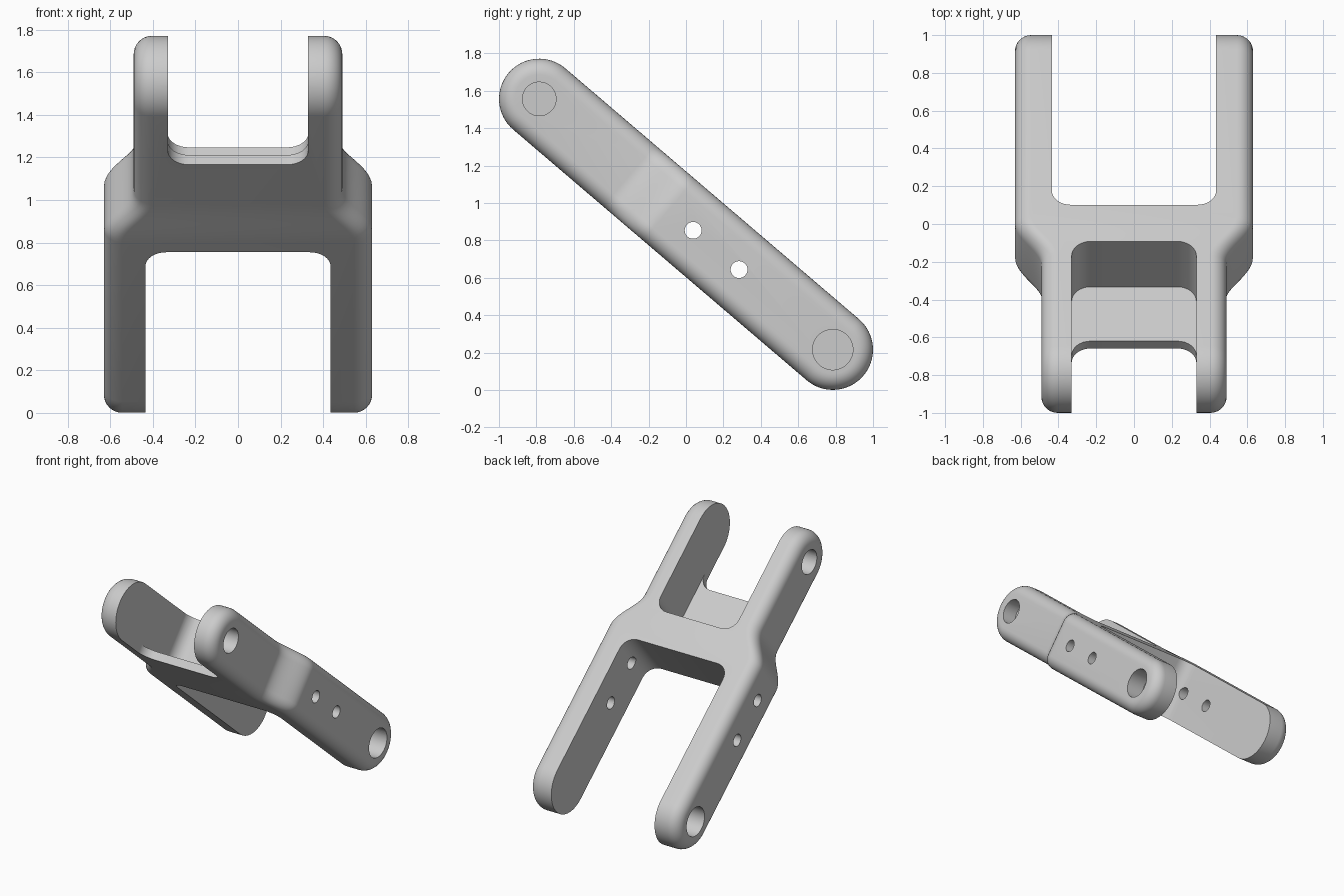
import bpy, bmesh, math

if "Cube" in bpy.data.objects:
    bpy.data.objects.remove(bpy.data.objects["Cube"], do_unlink=True)

HALF, RADIUS, FILLET = 1.032, 0.215, 0.085      # half pin spacing, end radius, edge rounding
NARROW, WIDE = 0.49, 0.63                       # half widths of the two forks
TILT, LIFT = math.radians(-40.5), 0.886

grey = bpy.data.materials.new("satin_grey")
grey.use_nodes = True
grey.diffuse_color = (0.6, 0.6, 0.6, 1)
grey.node_tree.nodes["Principled BSDF"].inputs["Base Color"].default_value = (0.6, 0.6, 0.6, 1)


def make_object(name, bm):
    bmesh.ops.recalc_face_normals(bm, faces=bm.faces)
    mesh = bpy.data.meshes.new(name)
    bm.to_mesh(mesh)
    bm.free()
    mesh.materials.append(grey)
    obj = bpy.data.objects.new(name, mesh)
    bpy.context.collection.objects.link(obj)
    return obj


def half_width(u):
    """Outer half width: an S-shaped shoulder joins the narrow and wide forks."""
    t = min(max((u + 0.40) / 0.28, 0), 1)
    return NARROW + (WIDE - NARROW) * t * t * (3 - 2 * t)


def upper_outline(radius):
    """Upper half of the rounded link outline, tip to tip."""
    arc = [math.pi / 2 * i / 16 for i in range(17)]
    front = [(-HALF - radius * math.cos(a), radius * math.sin(a)) for a in arc]
    shoulder = [(-0.40 + 0.28 * i / 14, radius) for i in range(15)]
    back = [(HALF + radius * math.sin(a), radius * math.cos(a)) for a in arc]
    back[-1] = (HALF + radius, 0)
    front[0] = (-HALF - radius, 0)
    return front + shoulder + back


def link_body():
    """Solid link with rounded outer edges, lofted from side to side."""
    bm = bmesh.new()
    steps = [math.pi / 2 * i / 8 for i in range(9)]
    sections = [(-1, a) for a in reversed(steps)] + [(1, a) for a in steps]
    rings = []
    for side, a in sections:
        pts = upper_outline(RADIUS - FILLET * (1 - math.cos(a)))
        loc = [(side * (half_width(u) - FILLET * (1 - math.sin(a))), u, v) for u, v in pts]
        top = [bm.verts.new(p) for p in loc]
        low = [bm.verts.new((x, u, -v)) for x, u, v in loc[1:-1]]
        rings.append((top, [top[0]] + low + [top[-1]]))
    for (t0, l0), (t1, l1) in zip(rings, rings[1:]):
        for a, b in ((t0, t1), (l0, l1)):
            for i in range(len(a) - 1):
                bm.faces.new((a[i], a[i + 1], b[i + 1], b[i]))
    for top, low in (rings[0], rings[-1]):
        for i in range(len(top) - 1):
            bm.faces.new(list(dict.fromkeys((top[i], top[i + 1], low[i + 1], low[i]))))
    return make_object("fork_link", bm)


def slot_cutter(half, start, end, low, high, corner=0.1):
    """Slot prism open at one end, with rounded corners at its closed end."""
    way = 1 if end > start else -1
    arc = [math.pi / 2 * i / 8 for i in range(9)]
    right = [(half - corner + corner * math.sin(a), start + way * corner * (1 - math.cos(a)))
             for a in arc] + [(half, end)]
    outline = right + [(-x, u) for x, u in reversed(right)]
    bm = bmesh.new()
    face = bm.faces.new([bm.verts.new((x, u, low)) for x, u in outline])
    grown = bmesh.ops.extrude_face_region(bm, geom=[face])["geom"]
    bmesh.ops.translate(bm, vec=(0, 0, high - low),
                        verts=[g for g in grown if isinstance(g, bmesh.types.BMVert)])
    return make_object("slot_cutter", bm)


def pin_cutter(u, radius, x0, x1):
    """Round cutter along x."""
    bpy.ops.mesh.primitive_cylinder_add(vertices=40, radius=radius, depth=x1 - x0,
                                        location=((x0 + x1) / 2, u, 0),
                                        rotation=(0, math.pi / 2, 0))
    return bpy.context.object


def cut(body, cutter):
    cutter.hide_render = True
    mod = body.modifiers.new("cut", "BOOLEAN")
    mod.operation, mod.solver, mod.object = "DIFFERENCE", "EXACT", cutter
    bpy.context.view_layer.objects.active = body
    bpy.ops.object.modifier_apply(modifier=mod.name)
    bpy.data.objects.remove(cutter, do_unlink=True)


link = link_body()

# Fork slots; the front one keeps a thin web along the underside
cut(link, slot_cutter(0.435, -0.05, 1.5, -0.5, 0.5))
cut(link, slot_cutter(0.33, -0.305, -1.5, -0.155, 0.5))
cut(link, slot_cutter(0.33, -0.683, -1.5, -0.5, 0.5))

# Small bolt holes right through both wide arms
for u in (0.05, 0.373):
    cut(link, pin_cutter(u, 0.045, -1, 1))

# Blind pin pockets on the outer faces
for u, radius, floor in ((-HALF, 0.09, 0.38), (HALF, 0.108, 0.49)):
    cut(link, pin_cutter(u, radius, floor, 1))
    cut(link, pin_cutter(u, radius, -1, -floor))

# Lean the finished link and shade it
link.rotation_euler = (TILT, 0, 0)
link.location = (0, 0, LIFT)
link.data.materials.clear()
link.data.materials.append(grey)
for poly in link.data.polygons:
    poly.material_index = 0
bpy.ops.object.select_all(action="DESELECT")
link.select_set(True)
bpy.context.view_layer.objects.active = link
bpy.ops.object.shade_smooth_by_angle(angle=math.radians(30))
